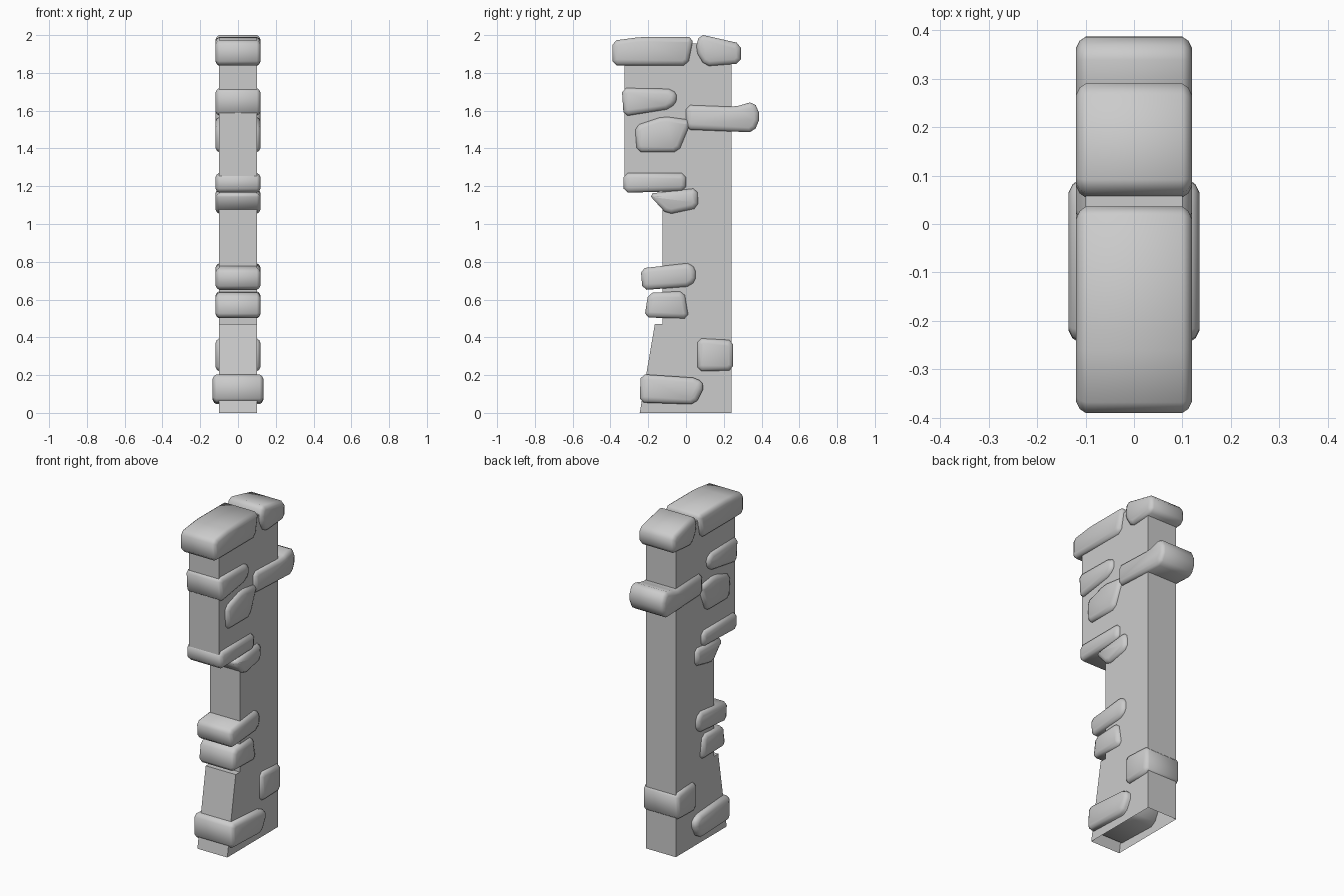
import bpy, bmesh
from mathutils import Vector

if "Cube" in bpy.data.objects:
    bpy.data.objects.remove(bpy.data.objects["Cube"])

def cut_corners(points, r):
    """Replace every corner of an outline with a small chamfer."""
    pts = [Vector(p) for p in points]
    out = []
    for i, p in enumerate(pts):
        for q in (pts[i - 1], pts[(i + 1) % len(pts)]):
            d = q - p
            out.append(p + d.normalized() * min(r, d.length * 0.3))
    return out

def prism(name, profile, half_width, rim=0.0, open_bottom=False):
    """Extrude a (y, z) outline across x; optionally round its two side rims."""
    bm = bmesh.new()
    h = half_width - rim
    base = bm.faces.new([bm.verts.new((-h, y, z)) for y, z in profile])
    ext = bmesh.ops.extrude_face_region(bm, geom=[base], use_keep_orig=True)
    moved = [v for v in ext["geom"] if isinstance(v, bmesh.types.BMVert)]
    bmesh.ops.translate(bm, verts=moved, vec=(2 * h, 0, 0))
    bmesh.ops.recalc_face_normals(bm, faces=bm.faces[:])
    if rim:
        caps = [f for f in bm.faces if abs(f.normal.x) > 0.9]
        for width, depth in ((0.4, 0.6), (0.8, 0.4)):
            bmesh.ops.inset_individual(bm, faces=caps, thickness=width * rim,
                                       depth=depth * rim, use_even_offset=True)
    if open_bottom:
        low = [f for f in bm.faces if all(v.co.z < 0.001 for v in f.verts)]
        bmesh.ops.delete(bm, geom=low, context='FACES_ONLY')
    me = bpy.data.meshes.new(name)
    bm.to_mesh(me)
    bm.free()
    ob = bpy.data.objects.new(name, me)
    bpy.context.collection.objects.link(ob)
    return ob

def stone(name, *corners, half_width=0.12):
    """A rounded stone running right through the wall."""
    ob = prism(name, cut_corners(corners, 0.022), half_width, 0.02)
    ob.data.shade_smooth()

# Plain stepped wall slab, hollow underneath
prism("wall_core", [(-.245, 0), (.24, 0), (.24, 1.955), (-.325, 1.955), (-.325, 1.21),
                    (-.125, 1.21), (-.125, .47), (-.165, .47)], 0.1, open_bottom=True)

# Cap stones
stone("cap_stone_front", (-.39, 1.97), (-.24, 1.99), (.04, 1.99), (.01, 1.84), (-.39, 1.84))
stone("cap_stone_back", (.07, 2.005), (.29, 1.955), (.29, 1.85), (.1, 1.835), (.05, 1.92))
# Upper stones
stone("upper_stone", (-.34, 1.72), (-.07, 1.715), (-.04, 1.665), (-.08, 1.61), (-.33, 1.57))
stone("wedge_stone", (-.27, 1.52), (-.12, 1.57), (.03, 1.55), (-.04, 1.38), (-.26, 1.38))
stone("jutting_stone", (0, 1.63), (.26, 1.62), (.36, 1.65), (.395, 1.57), (.36, 1.485), (0, 1.5))
# Ledge stones
stone("ledge_stone", (-.33, 1.27), (0, 1.27), (0, 1.175), (-.33, 1.165))
stone("under_ledge_stone", (-.2, 1.16), (.06, 1.19), (.065, 1.085), (-.1, 1.05))
# Middle stones
stone("middle_stone", (-.24, .765), (.03, .795), (.06, .73), (.03, .67), (-.23, .65))
stone("lower_stone", (-.2, .635), (-.01, .645), (.015, .5), (-.22, .505))
# Base stones
stone("rear_stone", (.06, .395), (.25, .385), (.25, .225), (.06, .22))
stone("foot_stone", (-.24, .205), (.06, .185), (.1, .145), (.05, .045), (-.245, .055), half_width=0.135)
